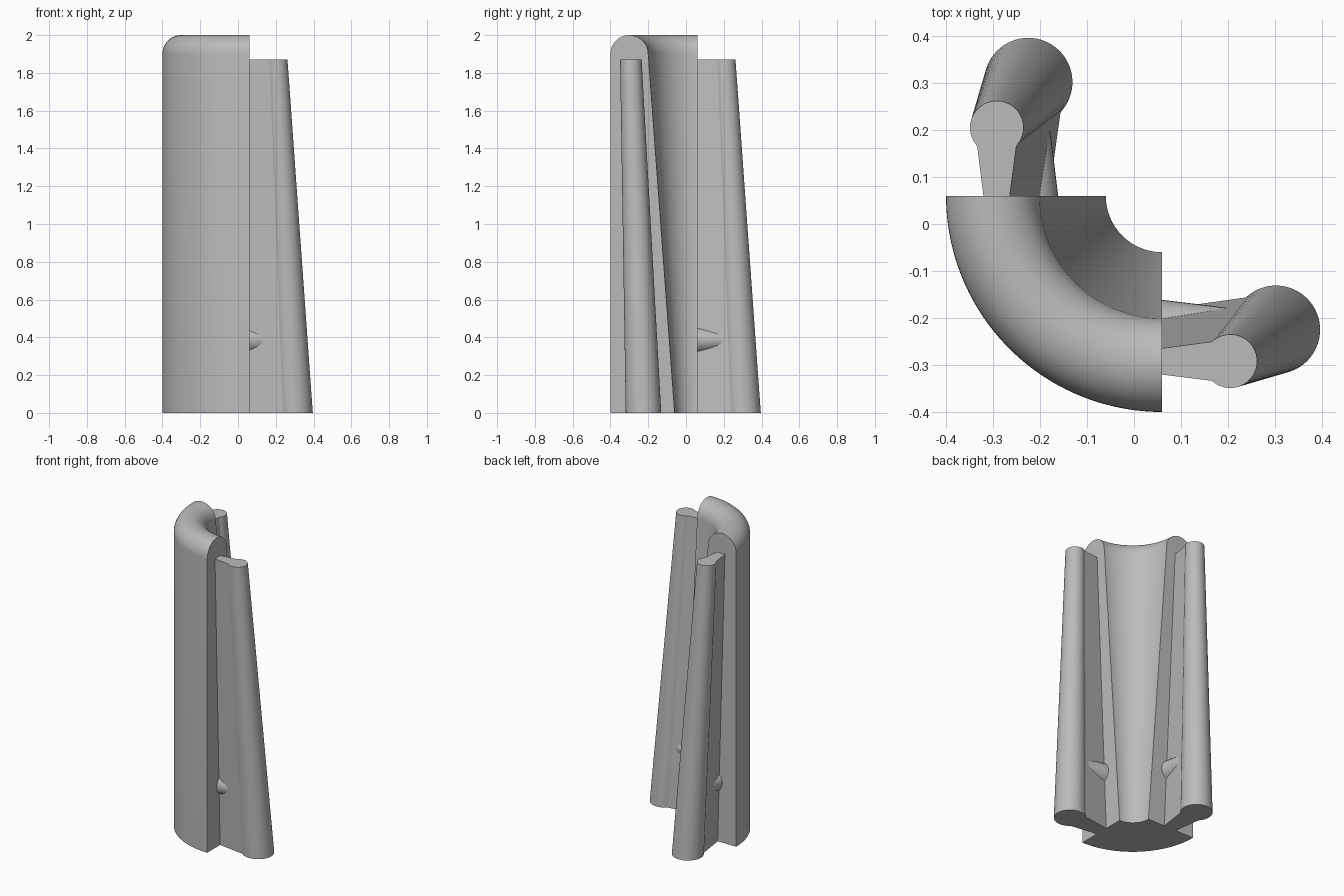
import bpy, bmesh
from math import sin, cos, pi, radians
from mathutils import Vector

old = bpy.data.objects.get("Cube")
if old:
    bpy.data.objects.remove(old)

grey = bpy.data.materials.new("plain grey")
grey.use_nodes = True
grey.diffuse_color = (0.5, 0.5, 0.5, 1)
grey.node_tree.nodes["Principled BSDF"].inputs["Base Color"].default_value = (0.5, 0.5, 0.5, 1)

EDGE = 0.06   # plane of the column's cut ends, also its arc centre


def loft(name, sections, swap=False):
    """Skin a list of equal closed sections and cap both ends."""
    bm = bmesh.new()
    rings = [[bm.verts.new((p[1], p[0], p[2]) if swap else p) for p in s] for s in sections]
    n = len(rings[0])
    for a, b in zip(rings, rings[1:]):
        for i in range(n):
            j = (i + 1) % n
            bm.faces.new((a[i], a[j], b[j], b[i]))
    bm.faces.new(rings[0])
    bm.faces.new(rings[-1])
    bmesh.ops.recalc_face_normals(bm, faces=bm.faces)
    mesh = bpy.data.meshes.new(name)
    bm.to_mesh(mesh)
    bm.free()
    mesh.materials.append(grey)
    obj = bpy.data.objects.new(name, mesh)
    bpy.context.collection.objects.link(obj)
    bpy.ops.object.select_all(action='DESELECT')
    obj.select_set(True)
    bpy.context.view_layer.objects.active = obj
    bpy.ops.object.shade_smooth_by_angle(angle=radians(30))
    return obj


# Quarter-round column: rounded top, inner wall leaning out toward the foot
profile = [(0.12, 0), (0.46, 0)]
profile += [(0.36 + 0.1 * cos(pi * i / 24), 1.9 + 0.1 * sin(pi * i / 24)) for i in range(25)]
steps = 48
sections = []
for k in range(steps + 1):
    a = pi + pi / 2 * k / steps
    sections.append([(EDGE + r * cos(a), EDGE + r * sin(a), z) for r, z in profile])
loft("column", sections)


def wing_section(cx, cy, r, z, inner, outer):
    """Keyhole outline: a round rod with a neck running back into the column."""
    half = radians(133)
    pts = [(EDGE - 0.004, outer, z)]
    for i in range(49):
        a = -half + 2 * half * i / 48
        pts.append((cx + r * cos(a), cy + r * sin(a), z))
    pts.append((EDGE - 0.004, inner, z))
    return pts


def peg_section(x, y, r):
    return [(x, y + r * cos(2 * pi * i / 32), 0.385 + r * sin(2 * pi * i / 32)) for i in range(32)]


# Flared rods with necks and pegs, mirrored across the diagonal
for side, swap in (("left", False), ("back", True)):
    loft(side + "_wing", [
        wing_section(0.302, -0.225, 0.094, 0, -0.182, -0.268),
        wing_section(0.205, -0.292, 0.057, 1.87, -0.265, -0.32)], swap)
    loft(side + "_peg", [
        peg_section(EDGE - 0.004, -0.232, 0.071),
        peg_section(0.165, -0.228, 0.054),
        peg_section(0.235, -0.226, 0.042)], swap)
